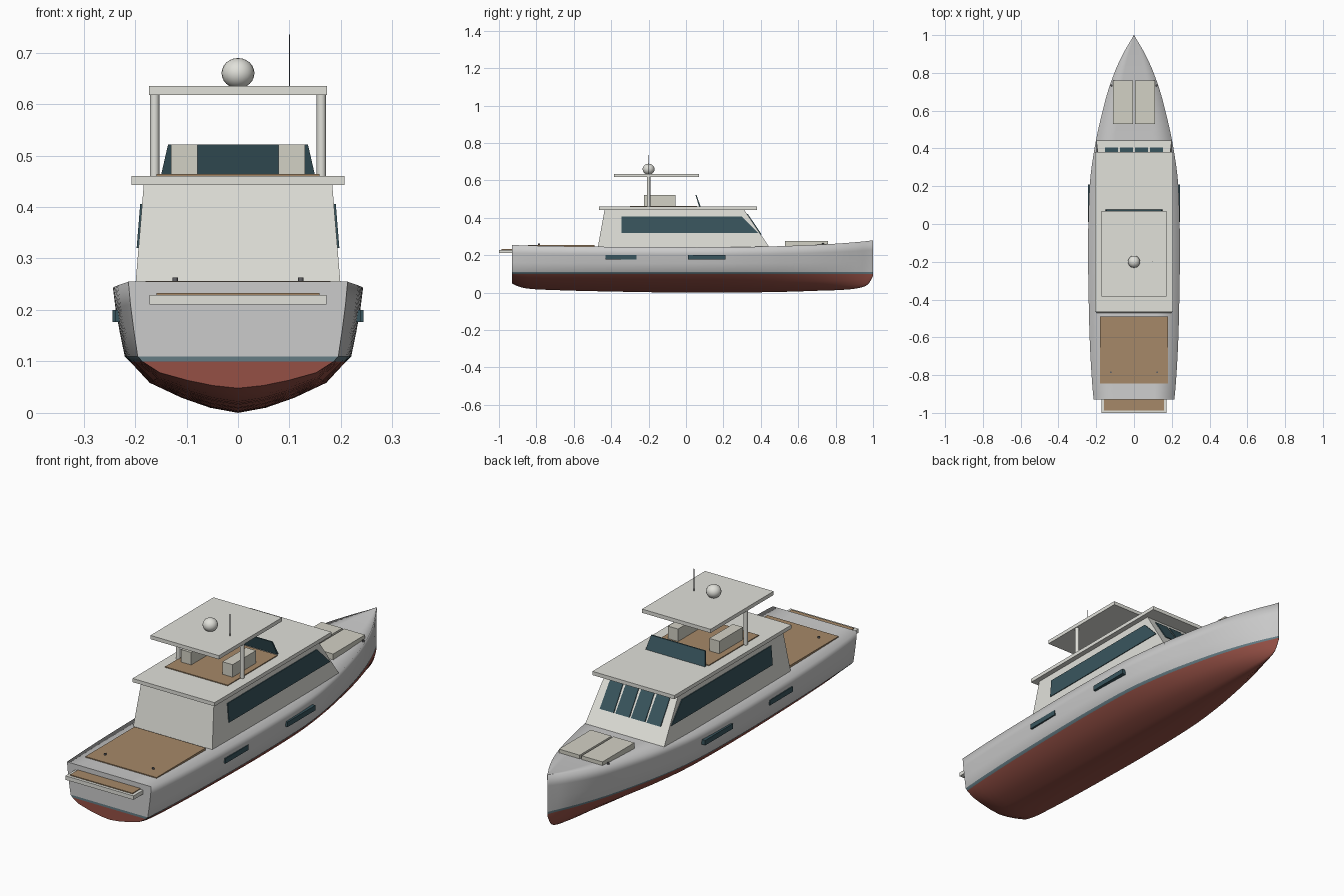
import bpy, bmesh, math
from mathutils import Vector

if "Cube" in bpy.data.objects:
    bpy.data.objects.remove(bpy.data.objects["Cube"])


def mat(name, rgb):
    m = bpy.data.materials.new(name)
    m.diffuse_color = (*rgb, 1)
    m.use_nodes = True
    m.node_tree.nodes["Principled BSDF"].inputs["Base Color"].default_value = m.diffuse_color
    return m


GREY = mat("hull_grey", (0.72, 0.72, 0.72))
STRIPE = mat("stripe", (0.13, 0.2, 0.23))
RED = mat("bottom_red", (0.3, 0.08, 0.06))
IVORY = mat("ivory", (0.75, 0.75, 0.7))
CUSHION = mat("cushion", (0.65, 0.64, 0.56))
TEAK = mat("teak", (0.38, 0.25, 0.14))
GLASS = mat("glass", (0.04, 0.09, 0.11))
METAL = mat("dark_metal", (0.12, 0.12, 0.13))


def finish(bm, name, *mats):
    bmesh.ops.recalc_face_normals(bm, faces=bm.faces)
    me = bpy.data.meshes.new(name)
    bm.to_mesh(me)
    bm.free()
    for m in mats:
        me.materials.append(m)
    ob = bpy.data.objects.new(name, me)
    bpy.context.collection.objects.link(ob)
    return ob


def prism(name, z0, a, z1, b, m):
    """Block from rectangle a=(x0,x1,y0,y1) at z0 to rectangle b at z1."""
    bm = bmesh.new()
    rings = [[bm.verts.new((r[i], r[j], z)) for i, j in ((0, 2), (1, 2), (1, 3), (0, 3))]
             for z, r in ((z0, a), (z1, b))]
    bm.faces.new(rings[0])
    bm.faces.new(rings[1])
    for i in range(4):
        k = (i + 1) % 4
        bm.faces.new((rings[0][i], rings[0][k], rings[1][k], rings[1][i]))
    return finish(bm, name, m)


def box(name, x0, x1, y0, y1, z0, z1, m):
    return prism(name, z0, (x0, x1, y0, y1), z1, (x0, x1, y0, y1), m)


def rod(name, x, y, z0, z1, r, m, n=12):
    bm = bmesh.new()
    bmesh.ops.create_cone(bm, cap_ends=True, segments=n, radius1=r, radius2=r, depth=z1 - z0)
    bmesh.ops.translate(bm, verts=bm.verts, vec=(x, y, (z0 + z1) / 2))
    for f in bm.faces:
        f.smooth = len(f.verts) == 4
    return finish(bm, name, m)


# Hull stations: y, half beam, sheer height, keel height, waterline/beam ratio
ST = [(-.93, .213, .255, .048, .915), (-.85, .221, .252, .022, .91), (-.65, .233, .248, .012, .905),
      (-.4, .240, .245, .006, .905), (-.1, .243, .243, .001, .905), (.2, .235, .243, 0, .90),
      (.4, .209, .246, .002, .89), (.55, .178, .250, .005, .87), (.7, .139, .256, .010, .84),
      (.82, .096, .263, .014, .81), (.91, .053, .270, .022, .79), (.97, .018, .276, .042, .78),
      (1.0, .001, .280, .09, .78)]


def catmull(p, n=4):
    p = [Vector(q) for q in p]
    out = []
    for i in range(len(p) - 1):
        a, b, c, d = p[max(i - 1, 0)], p[i], p[i + 1], p[min(i + 2, len(p) - 1)]
        for k in range(n):
            t = k / n
            out.append(.5 * (2 * b + (c - a) * t + (2 * a - 5 * b + 4 * c - d) * t * t
                             + (3 * b - a - 3 * c + d) * t ** 3))
    return out + [p[-1]]


def half_section(w, s, k, r):
    c, h = w * r, .1 - k
    return [(0, k), (.25 * c, k + .10 * h), (.5 * c, k + .29 * h), (.78 * c, k + .58 * h),
            (.955 * c, .1), (c, .11), (c + (w - c) * .42, .11 + (s - .11) * .35),
            (c + (w - c) * .78, .11 + (s - .11) * .7), (w, s), (.5 * w, s), (0, s)]


bm = bmesh.new()
rows = []
for y, w, s, k, r in catmull([tuple(map(float, q)) for q in ST]):
    pts = half_section(max(w, .001), s, max(k, 0), r)
    right = [bm.verts.new((x, y, z)) for x, z in pts]
    left = [right[i] if i in (0, len(pts) - 1) else bm.verts.new((-x, y, z))
            for i, (x, z) in enumerate(pts)]
    rows.append((right, left))


def band(i):
    return 2 if i < 4 else 1 if i == 4 else 0


for ra, rb in zip(rows, rows[1:]):
    for a, b in zip(ra, rb):
        for i in range(len(a) - 1):
            f = bm.faces.new((a[i], a[i + 1], b[i + 1], b[i]))
            f.smooth, f.material_index = True, band(i)
# Transom and stem closed in strips so the paint lines carry across
for R, L in (rows[0], rows[-1]):
    for i in range(8):
        f = bm.faces.new((R[0], R[1], L[1]) if i == 0 else (R[i], R[i + 1], L[i + 1], L[i]))
        f.material_index = band(i)
    bm.faces.new((R[8], R[9], R[10], L[9], L[8]))
finish(bm, "hull", GREY, STRIPE, RED)

# Cabin and its roof
prism("cabin", .24, (-.2, .2, -.472, .447), .445, (-.183, .183, -.435, .31), IVORY)
box("cabin_roof", -.207, .207, -.465, .38, .443, .46, IVORY)

# Windscreen panes on the raked front
for i in range(4):
    x = (i - 1.5) * .079
    prism(f"windscreen_pane_{i}", .312, (x - .035, x + .035, .39, .404),
          .42, (x - .033, x + .033, .317, .331), GLASS)

# Flybridge floor and windscreen, hardtop
box("flybridge_floor", -.158, .158, -.3, .06, .458, .464, TEAK)
prism("flybridge_windscreen", .46, (-.15, .15, .07, .078), .521, (-.136, .136, .051, .057), GLASS)
box("hardtop", -.173, .173, -.385, .07, .618, .635, IVORY)

# Radar dome and antenna
bm = bmesh.new()
bmesh.ops.create_uvsphere(bm, u_segments=20, v_segments=12, radius=.032)
bmesh.ops.scale(bm, verts=bm.verts, vec=(1, 1, .92))
bmesh.ops.translate(bm, verts=bm.verts, vec=(0, -.2, .66))
for f in bm.faces:
    f.smooth = True
finish(bm, "radar_dome", IVORY)
rod("antenna", .1, -.2, .632, .735, .0015, METAL, 6)

# Cockpit deck and swim platform
box("cockpit_deck", -.18, .18, -.845, -.49, .24, .256, TEAK)
box("swim_platform", -.172, .172, -1, -.92, .211, .229, IVORY)
box("swim_platform_deck", -.158, .158, -.987, -.93, .227, .233, TEAK)

# Paired parts on both sides
for side, s in (("right", 1), ("left", -1)):
    def mx(a, b):
        return tuple(sorted((s * a, s * b)))

    prism(f"side_window_{side}", .32, (*mx(.185, .197), -.345, .385),
          .406, (*mx(.178, .19), -.345, .30), GLASS)
    box(f"hull_window_aft_{side}", *mx(.222, .239), -.43, -.265, .177, .2, GLASS)
    box(f"hull_window_forward_{side}", *mx(.222, .244), .01, .21, .177, .2, GLASS)
    box(f"flybridge_seat_{side}", *mx(.079, .13), -.225, -.055, .462, .521, CUSHION)
    rod(f"hardtop_post_{side}", s * .162, -.2, .458, .62, .009, IVORY)
    box(f"sun_pad_{side}", *mx(.005, .11), .53, .76, .248, .276, CUSHION)
    rod(f"stern_cleat_{side}", s * .122, -.785, .25, .263, .005, METAL, 8)
    rod(f"bow_cleat_{side}", s * .12, .733, .25, .265, .005, METAL, 8)
